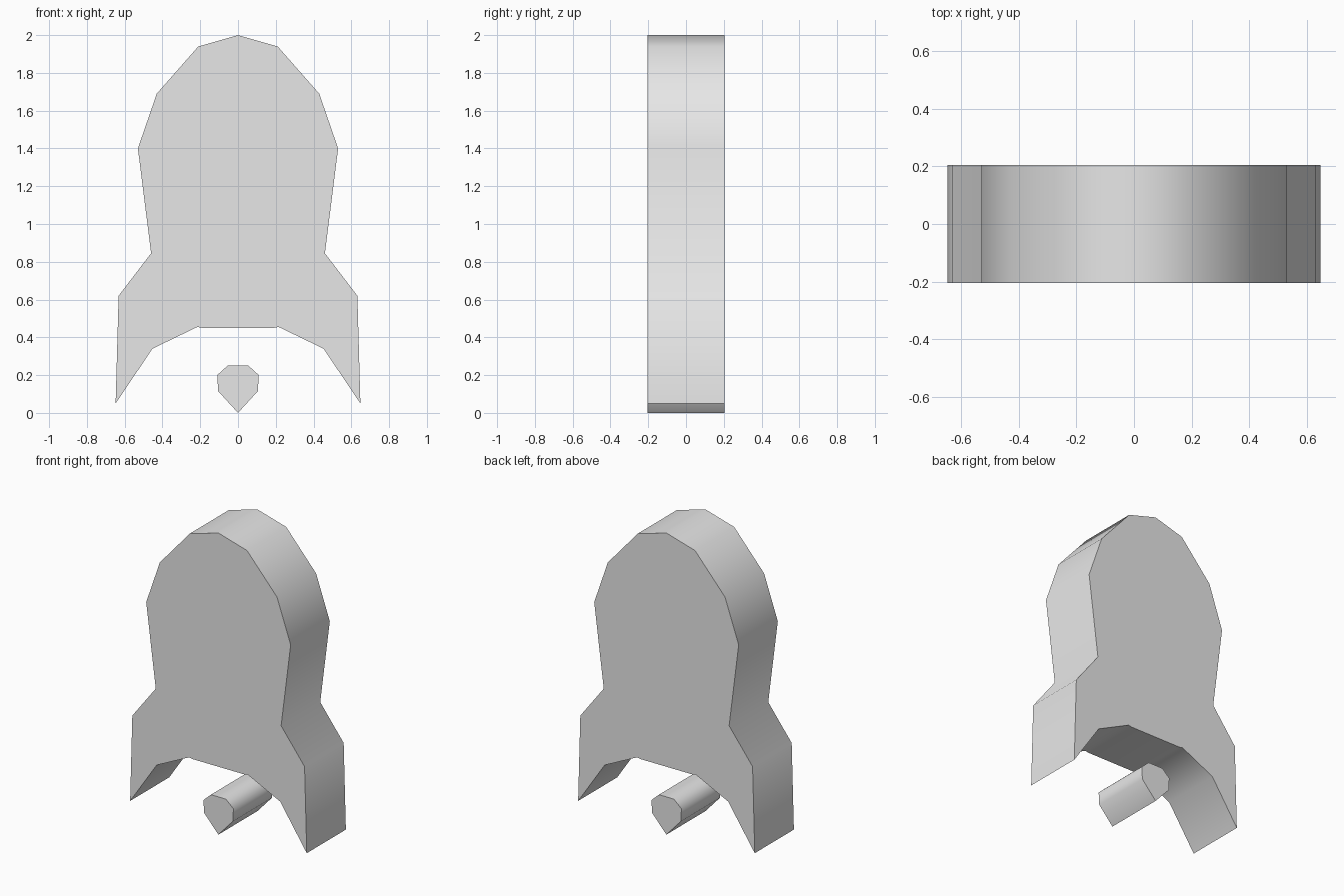
import bpy
import bmesh
import math

cube = bpy.data.objects.get("Cube")
if cube:
    bpy.data.objects.remove(cube, do_unlink=True)

HALF_DEPTH = 0.205

# Single plain grey material
grey = bpy.data.materials.new("plain grey")
grey.use_nodes = True
colour = (0.8, 0.8, 0.8, 1)
grey.diffuse_color = colour
grey.node_tree.nodes["Principled BSDF"].inputs["Base Color"].default_value = colour


def extruded_outline(name, right_half):
    """Mirror a half outline (listed top to bottom) across x and extrude it along y."""
    left_half = [(-x, z) for x, z in reversed(right_half) if x > 0]
    bm = bmesh.new()
    ring = [bm.verts.new((x, -HALF_DEPTH, z)) for x, z in right_half + left_half]
    front = bm.faces.new(ring)
    back = bmesh.ops.extrude_face_region(bm, geom=[front], use_keep_orig=True)
    moved = [v for v in back["geom"] if isinstance(v, bmesh.types.BMVert)]
    bmesh.ops.translate(bm, verts=moved, vec=(0, 2 * HALF_DEPTH, 0))
    bmesh.ops.recalc_face_normals(bm, faces=bm.faces)
    mesh = bpy.data.meshes.new(name)
    bm.to_mesh(mesh)
    bm.free()
    mesh.materials.append(grey)
    obj = bpy.data.objects.new(name, mesh)
    bpy.context.collection.objects.link(obj)
    # Smooth rim, crisp front and back edges
    bpy.ops.object.select_all(action="DESELECT")
    obj.select_set(True)
    bpy.context.view_layer.objects.active = obj
    bpy.ops.object.shade_smooth_by_angle(angle=math.radians(60))
    return obj


# Rocket body with swept fins and an arched underside
extruded_outline("rocket_body", [
    (0, 2), (0.21, 1.94), (0.43, 1.69), (0.53, 1.4), (0.46, 0.845),
    (0.632, 0.62), (0.648, 0.05), (0.453, 0.34), (0.215, 0.455), (0.19, 0.45),
])

# Pointed flame below the body
extruded_outline("exhaust_flame", [
    (0.055, 0.25), (0.11, 0.2), (0.105, 0.115), (0, 0.005), 
][:3] + [(0, 0)])
